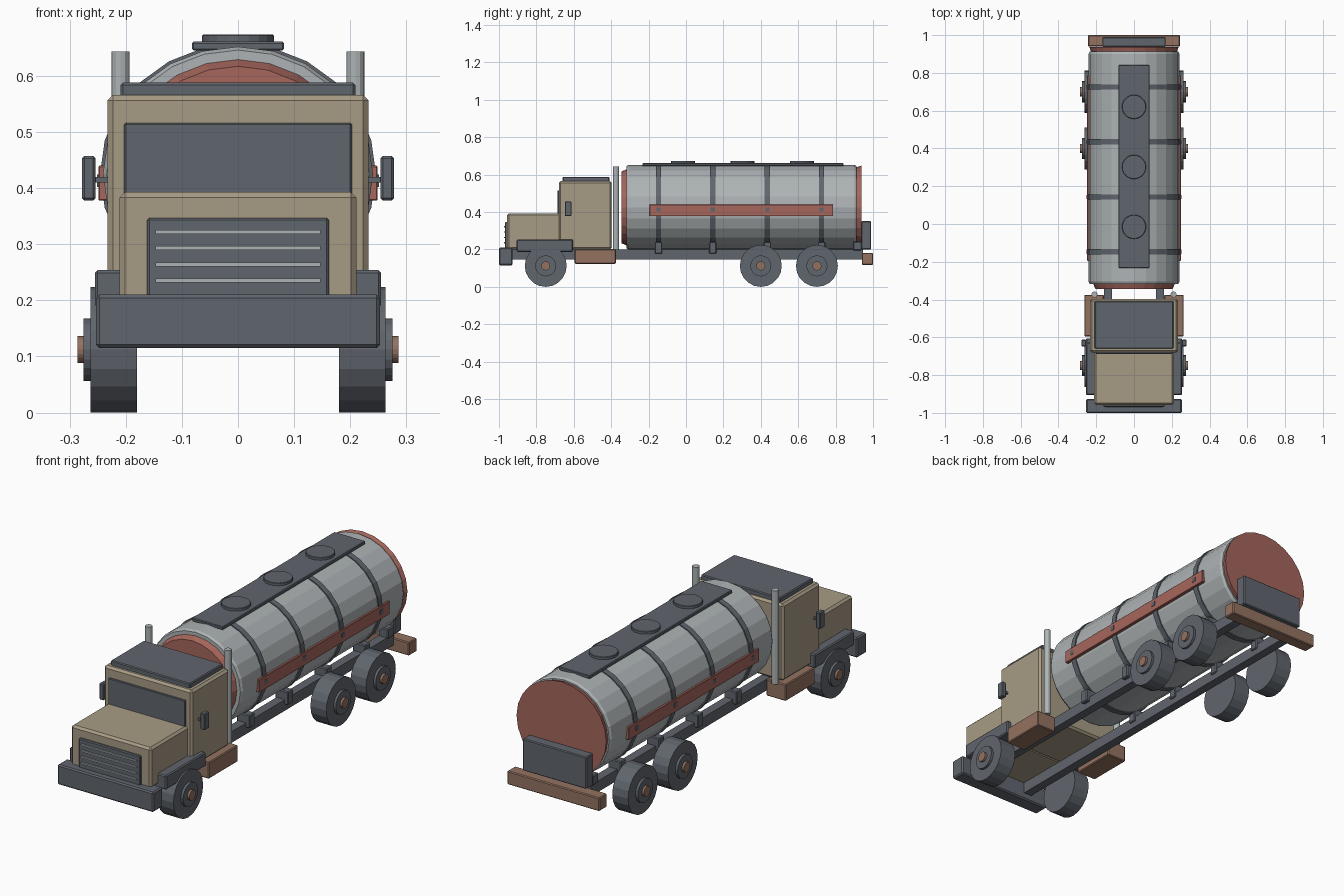
import bpy, bmesh, math
from mathutils import Matrix, Vector

cube = bpy.data.objects.get("Cube")
if cube:
    bpy.data.objects.remove(cube, do_unlink=True)


def material(name, rgb):
    m = bpy.data.materials.new(name)
    m.use_nodes = True
    m.diffuse_color = (*rgb, 1)
    m.node_tree.nodes["Principled BSDF"].inputs["Base Color"].default_value = (*rgb, 1)
    return m


TAN = material("tan_paint", (0.39, 0.33, 0.235))
DARK = material("dark_slate", (0.118, 0.133, 0.155))
STEEL = material("light_steel", (0.42, 0.45, 0.46))
RED = material("faded_red", (0.38, 0.133, 0.107))
BROWN = material("rust_brown", (0.296, 0.17, 0.12))


def finish(name, bm, mat, bevel=0):
    bmesh.ops.recalc_face_normals(bm, faces=bm.faces)
    mesh = bpy.data.meshes.new(name)
    bm.to_mesh(mesh)
    bm.free()
    mesh.materials.append(mat)
    ob = bpy.data.objects.new(name, mesh)
    bpy.context.collection.objects.link(ob)
    if bevel:
        mod = ob.modifiers.new("bevel", 'BEVEL')
        mod.width, mod.segments = bevel, 1
    return ob


def box(name, x, y, z, mat, bevel=0.004):
    """Box from (low, high) ranges on each axis."""
    bm = bmesh.new()
    bmesh.ops.create_cube(bm, size=1)
    for v in bm.verts:
        v.co = Vector([(a + b) / 2 + c * (b - a) for (a, b), c in zip((x, y, z), v.co)])
    return finish(name, bm, mat, bevel)


def pair(name, x, y, z, mat, bevel=0.004):
    """Box on the left side and its mirror on the right."""
    box("left_" + name, x, y, z, mat, bevel)
    box("right_" + name, (-x[1], -x[0]), y, z, mat, bevel)


def disc(name, centre, axis, radius, depth, mat, sides=20, bevel=0):
    bm = bmesh.new()
    turn = Vector((0, 0, 1)).rotation_difference(Vector(axis)).to_matrix().to_4x4()
    bmesh.ops.create_cone(bm, cap_ends=True, segments=sides, radius1=radius,
                          radius2=radius, depth=depth,
                          matrix=Matrix.Translation(centre) @ turn)
    return finish(name, bm, mat, bevel)


TANK_Z, WIDE, SIDES = 0.425, 1.06, 24


def barrel(name, profile, mat):
    """Elliptical solid along y from (y, vertical radius) stations."""
    bm = bmesh.new()
    rings = []
    for y, r in profile:
        angles = [i * math.tau / SIDES for i in range(SIDES)]
        rings.append([bm.verts.new((r * WIDE * math.sin(a), y, TANK_Z + r * math.cos(a)))
                      for a in angles])
    for low, high in zip(rings, rings[1:]):
        for i in range(SIDES):
            j = (i + 1) % SIDES
            bm.faces.new((low[i], low[j], high[j], high[i]))
    bm.faces.new(rings[0])
    bm.faces.new(rings[-1])
    return finish(name, bm, mat)


# Chassis
pair("frame_rail", (0.117, 0.16), (-0.94, 0.945), (0.147, 0.2), DARK, 0)
box("front_bumper", (-0.253, 0.253), (-1, -0.927), (0.115, 0.21), DARK, 0.006)
box("rear_bumper", (-0.243, 0.243), (0.94, 1), (0.118, 0.182), BROWN)
box("rear_cabinet", (-0.168, 0.168), (0.938, 0.99), (0.2, 0.352), DARK)
pair("rear_bracket", (0.115, 0.165), (0.893, 0.94), (0.195, 0.242), DARK)

# Cab and hood
box("cab", (-0.233, 0.233), (-0.68, -0.397), (0.2, 0.566), TAN, 0.01)
box("hood", (-0.211, 0.211), (-0.957, -0.67), (0.2, 0.393), TAN, 0.01)
box("roof_panel", (-0.209, 0.209), (-0.66, -0.41), (0.56, 0.588), DARK)
box("windshield", (-0.203, 0.203), (-0.688, -0.67), (0.385, 0.516), DARK, 0.003)
box("grille", (-0.162, 0.162), (-0.968, -0.95), (0.205, 0.347), DARK)
for i in range(4):
    z = 0.235 + i * 0.029
    box(f"grille_slat_{i + 1}", (-0.147, 0.147), (-0.974, -0.966),
        (z - 0.0035, z + 0.0035), STEEL, 0)
pair("front_fender", (0.185, 0.255), (-0.905, -0.605), (0.187, 0.254), DARK, 0.005)
pair("step_box", (0.16, 0.263), (-0.595, -0.375), (0.123, 0.202), BROWN)
pair("side_mirror", (0.254, 0.278), (-0.648, -0.612), (0.378, 0.457), DARK)
pair("mirror_arm", (0.225, 0.256), (-0.635, -0.625), (0.41, 0.42), DARK, 0)
for side, sx in (("left", 1), ("right", -1)):
    disc(side + "_exhaust_stack", (sx * 0.209, -0.373, 0.42), (0, 0, 1),
         0.016, 0.446, STEEL, 12)

# Wheels with hubs and caps
for axle, y in (("front", -0.75), ("middle", 0.4), ("rear", 0.7)):
    for side, sx in (("left", 1), ("right", -1)):
        for part, inner, outer, radius, mat in (
                ("tyre", 0.18, 0.263, 0.112, DARK),
                ("hub", 0.26, 0.275, 0.056, DARK),
                ("cap", 0.27, 0.286, 0.024, BROWN)):
            disc(f"{axle}_{side}_{part}", (sx * (inner + outer) / 2, y, 0.112),
                 (sx, 0, 0), radius, outer - inner, mat)

# Tank with domed ends
barrel("tank_body", [(-0.317, 0.221), (-0.305, 0.227), (0.9, 0.227), (0.912, 0.221)], STEEL)
barrel("tank_front_cap", [(-0.345, 0.192), (-0.31, 0.207)], RED)
barrel("tank_rear_cap", [(0.905, 0.212), (0.938, 0.223)], RED)

# Bands, saddles and side stripes
pair("side_stripe", (0.228, 0.249), (-0.195, 0.787), (0.378, 0.44), RED, 0.002)
for i, y in enumerate((-0.147, 0.143, 0.435, 0.725)):
    barrel(f"tank_band_{i + 1}", [(y - 0.014, 0.232), (y + 0.014, 0.232)], DARK)
    pair(f"saddle_{i + 1}", (0.11, 0.178), (y - 0.02, y + 0.02), (0.177, 0.24), DARK)
    pair(f"stripe_clip_{i + 1}", (0.246, 0.251), (y - 0.011, y + 0.011),
         (0.402, 0.424), DARK, 0)

# Walkway and hatches on top
box("walkway", (-0.082, 0.082), (-0.232, 0.842), (0.645, 0.661), DARK, 0.003)
for i, y in enumerate((-0.015, 0.302, 0.62)):
    disc(f"hatch_{i + 1}", (0, y, 0.664), (0, 0, 1), 0.064, 0.02, DARK, 20, 0.002)
